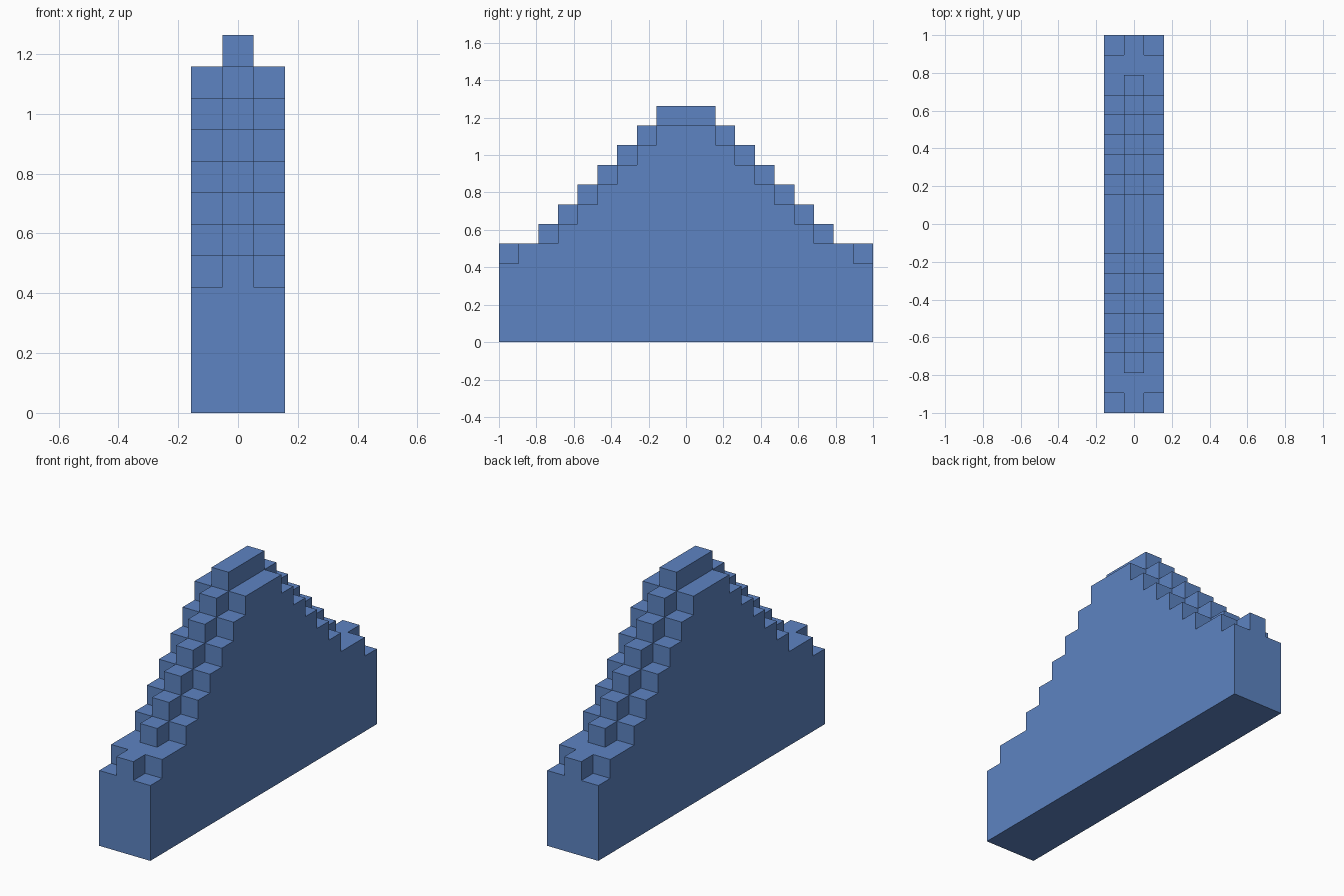
import bpy
import bmesh
from mathutils import Vector

cube = bpy.data.objects.get("Cube")
if cube:
    bpy.data.objects.remove(cube, do_unlink=True)

LENGTH, WIDTH = 19, 3          # blocks along y and x
UNIT = 2 / LENGTH              # size of one block
END, SIDE = LENGTH // 2, WIDTH // 2

blue = bpy.data.materials.new("blue")
blue.use_nodes = True
color = (0.11, 0.23, 0.54, 1)
blue.diffuse_color = color
blue.node_tree.nodes["Principled BSDF"].inputs["Base Color"].default_value = color


def height(i, j):
    """Blocks stacked at column i (across) and j (along), 0 outside the wall."""
    if abs(i) > SIDE or abs(j) > END:
        return 0
    lower = 1 if i else 0                      # shoulders sit one block lower
    steps = 13 - max(abs(j), 1) - lower        # stair up to the flat summit
    flat_end = 4 if i and abs(j) == END else 5  # notched corners at the ends
    return max(steps, flat_end)


def solid(x, y, z):
    return 0 <= z < height(x, y)


def add_face(bm, centre, normal):
    """One exposed block face, wound to face outward."""
    u = Vector((normal.y, normal.z, normal.x)) / 2
    v = normal.cross(u)
    middle = centre + normal / 2
    corners = (-u - v, u - v, u + v, -u + v)
    bm.faces.new([bm.verts.new((middle + c) * UNIT) for c in corners])


# Stepped wall with raised central ridge: keep only the outer block faces
bm = bmesh.new()
directions = [Vector(s * (k == a) for k in range(3)) for a in range(3) for s in (-1, 1)]
for i in range(-SIDE, SIDE + 1):
    for j in range(-END, END + 1):
        for k in range(height(i, j)):
            for d in directions:
                if not solid(i + int(d.x), j + int(d.y), k + int(d.z)):
                    add_face(bm, Vector((i, j, k + 0.5)), d)

# Weld the blocks and merge coplanar faces into clean flat panels
bmesh.ops.remove_doubles(bm, verts=bm.verts, dist=UNIT / 100)
bmesh.ops.dissolve_limit(bm, angle_limit=0.01, verts=bm.verts, edges=bm.edges)
bmesh.ops.recalc_face_normals(bm, faces=bm.faces)

mesh = bpy.data.meshes.new("stepped_wall")
bm.to_mesh(mesh)
bm.free()
mesh.materials.append(blue)
wall = bpy.data.objects.new("stepped_wall", mesh)
bpy.context.collection.objects.link(wall)
